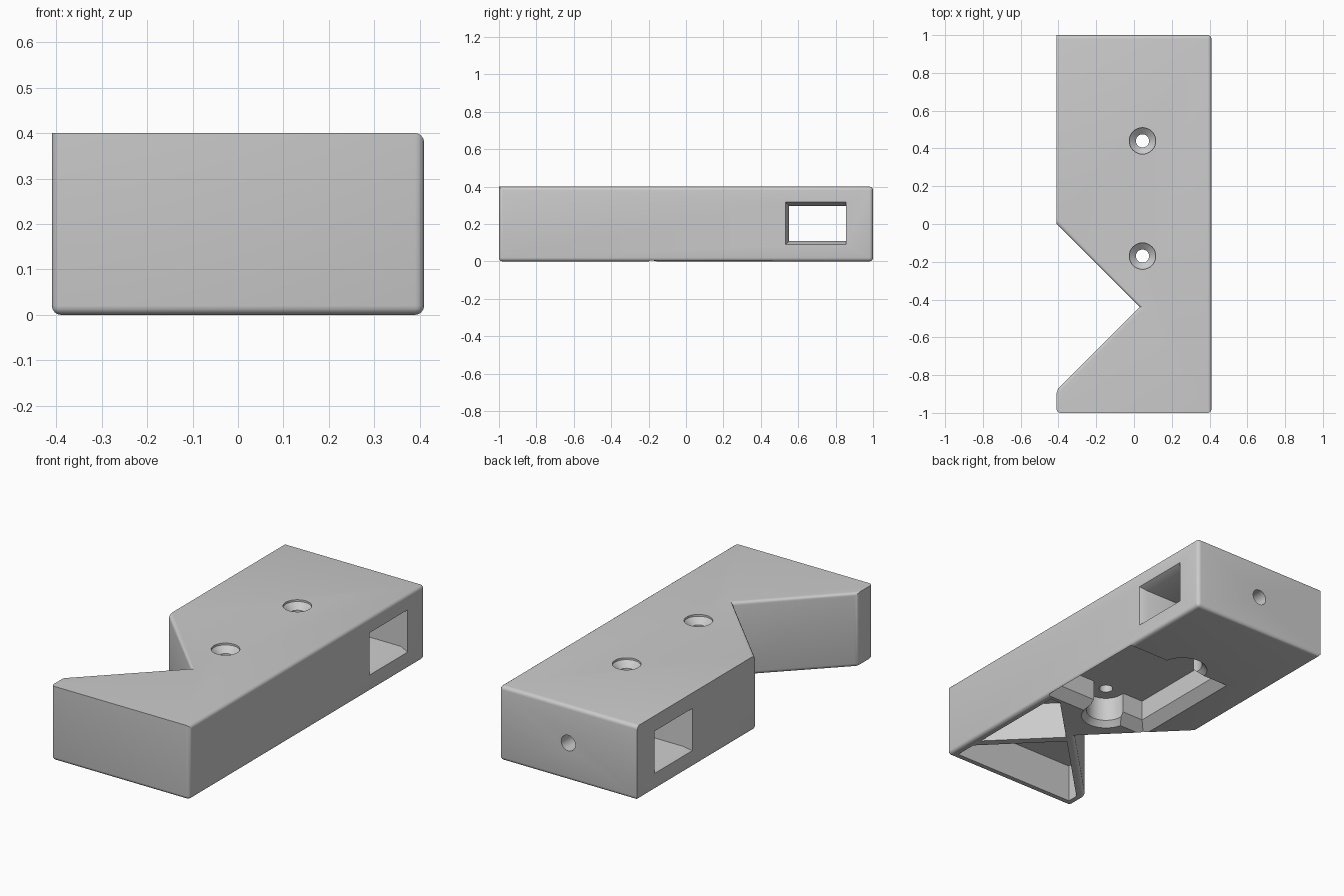
import bpy, bmesh, math
from mathutils import Vector

if "Cube" in bpy.data.objects:
    bpy.data.objects.remove(bpy.data.objects["Cube"])

grey = bpy.data.materials.new("plain grey")
grey.use_nodes = True
grey.diffuse_color = (0.6, 0.6, 0.6, 1)
grey.node_tree.nodes["Principled BSDF"].inputs["Base Color"].default_value = (0.6, 0.6, 0.6, 1)

W, L, H, R = 0.41, 1.0, 0.4, 0.02


def loft(name, rings):
    """Solid made by joining equal rings of points, capped at both ends."""
    bm = bmesh.new()
    loops = [[bm.verts.new(p) for p in ring] for ring in rings]
    n = len(loops[0])
    for a, b in zip(loops, loops[1:]):
        for i in range(n):
            j = (i + 1) % n
            bm.faces.new((a[i], a[j], b[j], b[i]))
    bm.faces.new(loops[0])
    bm.faces.new(loops[-1])
    bmesh.ops.recalc_face_normals(bm, faces=bm.faces)
    mesh = bpy.data.meshes.new(name)
    bm.to_mesh(mesh)
    bm.free()
    mesh.materials.append(grey)
    obj = bpy.data.objects.new(name, mesh)
    bpy.context.collection.objects.link(obj)
    return obj


def flat(points, z):
    return [(x, y, z) for x, y in points]


def circle(x, y, r, n=32):
    return [(x + r * math.cos(math.tau * i / n), y + r * math.sin(math.tau * i / n)) for i in range(n)]


def rect(x0, x1, y0, y1):
    return [(x0, y0), (x1, y0), (x1, y1), (x0, y1)]


# Notched block
tip = (0.03, -0.44)
outline = [(-W, -L), (W, -L), (W, L), (-W, L), (-W, 0), tip, (-W, -0.88)]
body = loft("notched_block", [flat(outline, 0), flat(outline, H)])


# Round every edge except the sharp front and left rims and the notch corners
def is_rounded(edge):
    a, b = edge.verts
    mid = (a.co + b.co) / 2
    upright = abs(a.co.z - b.co.z) > 0.1
    if upright:
        return mid.x > 0.3 or mid.y < -0.8
    return not (mid.z > 0.3 and (mid.y < -0.99 or mid.x < -W + 0.01))


bm = bmesh.new()
bm.from_mesh(body.data)
bmesh.ops.bevel(bm, geom=[e for e in bm.edges if is_rounded(e)], offset=R,
                segments=4, profile=0.5, affect='EDGES', clamp_overlap=True)
bmesh.ops.recalc_face_normals(bm, faces=bm.faces)
bm.to_mesh(body.data)
bm.free()

cutters = []

# Underside pocket with flared rim, widened round each screw
wide, narrow = rect(-0.235, 0.415, -0.205, 0.47), rect(-0.18, 0.36, -0.15, 0.415)
cutters.append(loft("pocket_cutter", [flat(wide, -0.005), flat(narrow, 0.05), flat(narrow, 0.16)]))
for y in (-0.17, 0.44):
    cutters.append(loft("boss_cutter", [flat(circle(0.045, y, r), z)
                                        for r, z in ((0.13, -0.005), (0.1, 0.03), (0.1, 0.16))]))
    # Countersunk screw hole
    cutters.append(loft("screw_cutter", [flat(circle(0.045, y, r), z)
                                         for r, z in ((0.035, 0.1), (0.035, 0.36), (0.07, 0.39), (0.07, 0.45))]))

# Hollows between the crossing ribs under the notch
middle = [(0.06, -0.47), (0.37, -0.78), (0.37, -0.22), (0.31, -0.22)]
front = [(0.03, -0.5), (0.37, -0.84), (0.37, -0.96), (-0.37, -0.96), (-0.37, -0.9)]
for hollow in (middle, front):
    cutters.append(loft("hollow_cutter", [flat(hollow, -0.05), flat(hollow, 0.205)]))

# Side window, flared on both faces
rings = []
for x, flare in ((W + 0.01, 0.025), (W - 0.04, 0), (-W + 0.04, 0), (-W - 0.01, 0.025)):
    rings.append([(x, y, z) for y, z in rect(0.552 - flare, 0.855, 0.11 - flare, 0.297 + flare)])
cutters.append(loft("window_cutter", rings))

# Hole in the back end
cutters.append(loft("end_hole_cutter", [[(x, y, z) for x, z in circle(0, 0.2, 0.042)] for y in (0.8, 1.1)]))

bpy.context.view_layer.objects.active = body
for cutter in cutters:
    cutter.hide_render = True
    mod = body.modifiers.new("cut", 'BOOLEAN')
    mod.operation, mod.solver, mod.object = 'DIFFERENCE', 'EXACT', cutter
    bpy.ops.object.modifier_apply(modifier=mod.name)
    bpy.data.objects.remove(cutter)

for obj in bpy.context.selected_objects:
    obj.select_set(False)
body.select_set(True)
bpy.ops.object.shade_smooth_by_angle(angle=math.radians(30))
